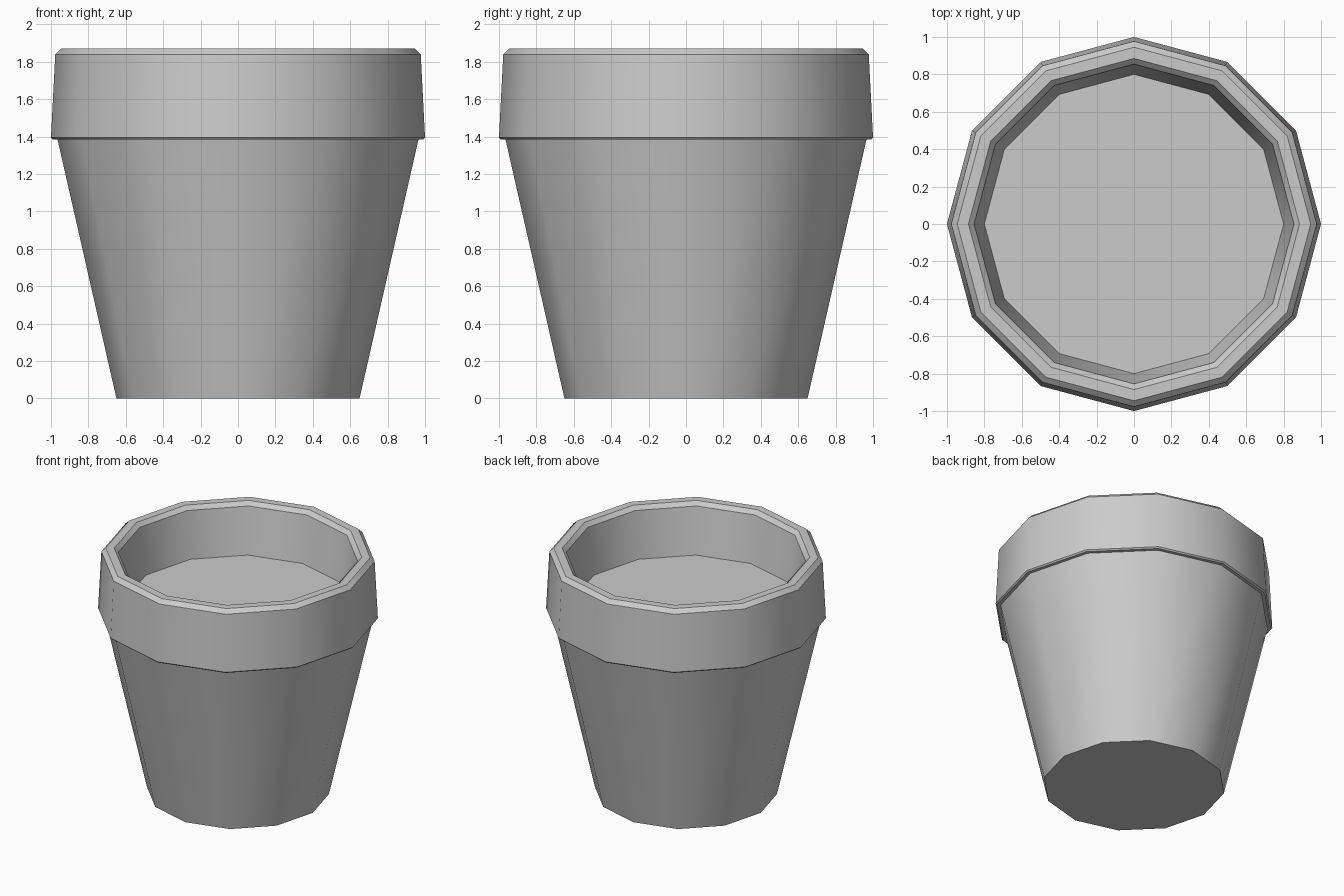
import bpy, bmesh, math

if "Cube" in bpy.data.objects:
    bpy.data.objects.remove(bpy.data.objects["Cube"])

SIDES = 12


def lathe(name, profile, cap_start=False, cap_end=False):
    """Revolve (radius, z) points into a twelve-sided shell."""
    bm = bmesh.new()
    rings = []
    for r, z in profile:
        rings.append([bm.verts.new((r * math.cos(math.tau * i / SIDES),
                                    r * math.sin(math.tau * i / SIDES), z))
                      for i in range(SIDES)])
    for a, b in zip(rings, rings[1:]):
        for i in range(SIDES):
            j = (i + 1) % SIDES
            bm.faces.new((a[i], a[j], b[j], b[i]))
    if cap_start:
        bm.faces.new(rings[0][::-1])
    if cap_end:
        bm.faces.new(rings[-1])
    mesh = bpy.data.meshes.new(name)
    bm.to_mesh(mesh)
    bm.free()
    obj = bpy.data.objects.new(name, mesh)
    bpy.context.collection.objects.link(obj)
    bpy.ops.object.select_all(action='DESELECT')
    obj.select_set(True)
    bpy.context.view_layer.objects.active = obj
    bpy.ops.object.shade_smooth_by_angle(angle=math.radians(32))
    return obj


# Pot: tapered body, overhanging collar, chamfered lip, inner wall and soil surface
lathe("flower_pot", [
    (0.65, 0.0), (0.965, 1.385),                  # body
    (0.99, 1.385), (1.0, 1.395), (0.977, 1.84),   # collar
    (0.945, 1.87), (0.885, 1.87), (0.855, 1.84),  # lip
    (0.80, 1.48),                                 # inner wall down to the soil
], cap_start=True, cap_end=True)
